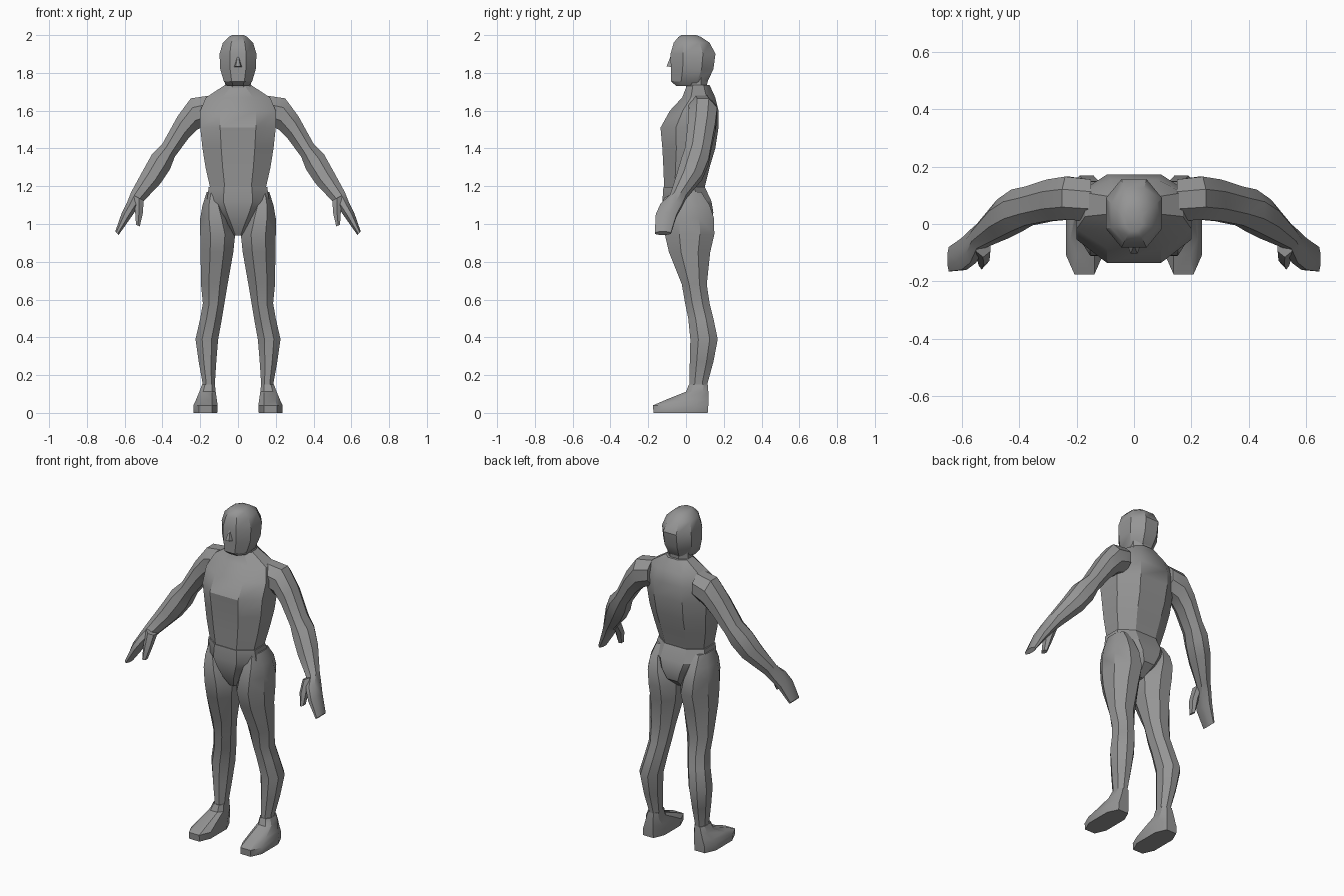
import bpy, bmesh, math

grey = bpy.data.materials.new("plain grey")
grey.diffuse_color = (0.3, 0.3, 0.3, 1)


def finish(name, bm, mirror=False, angle=32):
    bmesh.ops.recalc_face_normals(bm, faces=bm.faces)
    mesh = bpy.data.meshes.new(name)
    bm.to_mesh(mesh)
    bm.free()
    ob = bpy.data.objects.new(name, mesh)
    bpy.context.collection.objects.link(ob)
    mesh.materials.append(grey)
    bpy.ops.object.select_all(action='DESELECT')
    ob.select_set(True)
    bpy.context.view_layer.objects.active = ob
    bpy.ops.object.shade_smooth_by_angle(angle=math.radians(angle))
    if mirror:
        ob.modifiers.new("Mirror", 'MIRROR')
    return ob


def power(v, p):
    return math.copysign(abs(v) ** p, v)


def loft(name, stations, mirror=False, n=8, p=1.0):
    """Stations: outer (x, z), inner (x, z), front y, back y."""
    bm = bmesh.new()
    rings = []
    k = math.cos(math.pi / n)
    for (ax, az), (bx, bz), y0, y1 in stations:
        ring = []
        for i in range(n):
            a = 2 * math.pi * (i + 0.5) / n
            c, s = power(math.cos(a) / k, p), power(math.sin(a) / k, p)
            ring.append(bm.verts.new(((ax + bx) / 2 + (ax - bx) / 2 * c,
                                      (y0 + y1) / 2 + (y1 - y0) / 2 * s,
                                      (az + bz) / 2 + (az - bz) / 2 * c)))
        rings.append(ring)
    for r, q in zip(rings, rings[1:]):
        for i in range(n):
            j = (i + 1) % n
            bm.faces.new((r[i], r[j], q[j], q[i]))
    bm.faces.new(rings[0])
    bm.faces.new(rings[-1])
    return finish(name, bm, mirror)


def level(z, x0, x1, y0, y1):
    return (x1, z), (x0, z), y0, y1


def centred(rows):
    return [level(z, -w, w, y0, y1) for z, w, y0, y1 in rows]


# Torso from waist to collar
loft("torso", centred([
    (1.18, .145, -.115, .095), (1.30, .172, -.12, .125),
    (1.40, .188, -.125, .155), (1.51, .20, -.135, .172),
    (1.60, .20, -.085, .172), (1.67, .17, -.02, .155),
    (1.735, .07, .005, .125)]), p=.85)

# Pelvis narrowing to the crotch
loft("pelvis", centred([
    (.94, .03, -.06, .06), (1.00, .075, -.095, .13),
    (1.06, .125, -.115, .145), (1.12, .165, -.125, .135),
    (1.195, .155, -.12, .10)]), p=.85)

# Neck and head
loft("neck", centred([
    (1.66, .08, .0, .12), (1.73, .07, .0, .11), (1.79, .07, -.01, .12)]))
head_rows = [level(z, -w, w, y0, y1) for z, w, y0, y1 in [
    (1.73, .058, -.05, .09), (1.755, .075, -.08, .115),
    (1.82, .094, -.08, .145), (1.90, .098, -.082, .156),
    (1.96, .08, -.065, .125), (1.99, .05, -.04, .08), (2.0, .03, -.025, .055)]]
loft("head", head_rows, p=.92)

# Nose wedge
bm = bmesh.new()
v = [bm.verts.new(c) for c in [(0, -.075, 1.905), (-.024, -.07, 1.83),
                               (.024, -.07, 1.83), (-.012, -.103, 1.835),
                               (.012, -.103, 1.835)]]
for f in [(0, 1, 3), (0, 3, 4), (0, 4, 2), (1, 2, 4, 3), (0, 2, 1)]:
    bm.faces.new([v[i] for i in f])
finish("nose", bm)

# Arms running into flat hands
loft("arm", [
    ((.15, 1.68), (.15, 1.53), .01, .155),
    ((.25, 1.665), (.215, 1.50), .015, .165),
    ((.32, 1.57), (.265, 1.45), .01, .155),
    ((.40, 1.425), (.335, 1.355), -.005, .13),
    ((.455, 1.37), (.36, 1.29), -.025, .12),
    ((.505, 1.28), (.41, 1.215), -.05, .085),
    ((.565, 1.17), (.505, 1.115), -.085, .0),
    ((.585, 1.12), (.535, 1.08), -.135, -.02),
    ((.615, 1.06), (.57, 1.03), -.16, -.05),
    ((.65, .96), (.632, .942), -.165, -.08)], mirror=True)
loft("thumb", [
    ((.55, 1.15), (.50, 1.125), -.11, -.04),
    ((.545, 1.07), (.503, 1.06), -.14, -.085),
    ((.54, .995), (.52, .988), -.155, -.115)], mirror=True, n=6)

# Legs from hip to ankle
loft("leg", [level(*r) for r in [
    (1.17, .09, .165, -.07, .08), (1.10, .07, .188, -.095, .125),
    (1.03, .04, .20, -.11, .148), (.945, .015, .20, -.112, .15),
    (.85, .025, .198, -.09, .128), (.68, .055, .196, -.022, .11),
    (.58, .072, .186, -.005, .125), (.50, .085, .20, .012, .145),
    (.39, .105, .225, .023, .168), (.27, .115, .208, .02, .145),
    (.16, .122, .188, .018, .115), (.08, .122, .192, .015, .115)]],
    mirror=True)

# Feet sloping to the toes
loft("foot", [level(*r) for r in [
    (0, .11, .235, -.172, .115), (.04, .108, .237, -.175, .118),
    (.07, .112, .222, -.105, .118), (.112, .118, .205, .0, .118),
    (.15, .122, .19, .015, .115)]], mirror=True, p=.7)
